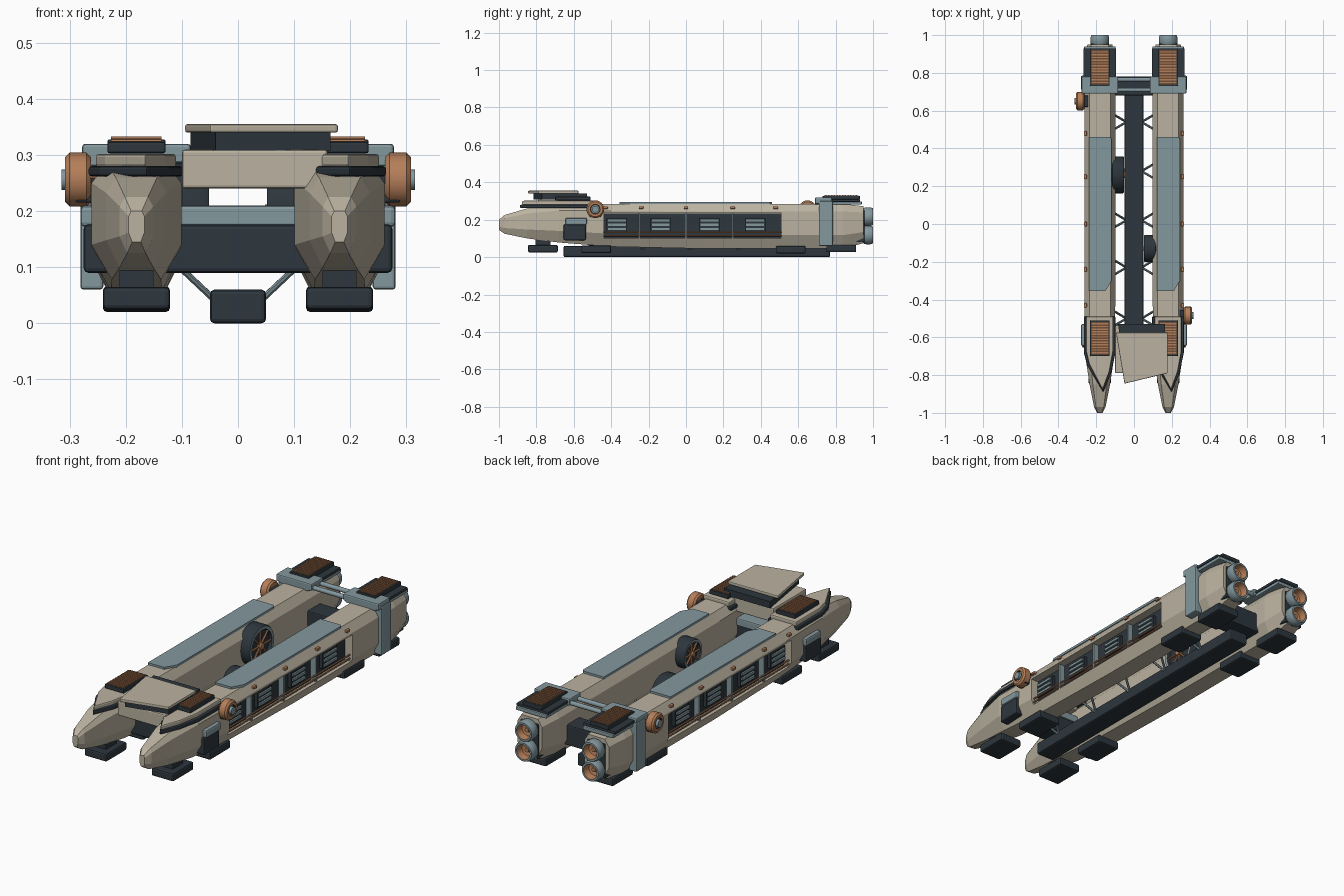
import bpy, bmesh, math
from mathutils import Vector

if "Cube" in bpy.data.objects:
    bpy.data.objects.remove(bpy.data.objects["Cube"])


def material(name, rgb):
    m = bpy.data.materials.new(name)
    m.diffuse_color = (*rgb, 1)
    m.use_nodes = True
    m.node_tree.nodes["Principled BSDF"].inputs["Base Color"].default_value = m.diffuse_color
    return m


BEIGE = material("hull_beige", (0.50, 0.45, 0.355))
DARK = material("dark_navy", (0.026, 0.037, 0.047))
BLUE = material("blue_grey", (0.23, 0.315, 0.345))
COPPER = material("copper", (0.46, 0.21, 0.10))
BROWN = material("vent_brown", (0.16, 0.075, 0.035))
CX = 0.181  # hull centre line


def finish(name, bm, mats, bevel=0.0, smooth=False):
    bmesh.ops.recalc_face_normals(bm, faces=bm.faces)
    me = bpy.data.meshes.new(name)
    bm.to_mesh(me)
    bm.free()
    ob = bpy.data.objects.new(name, me)
    bpy.context.collection.objects.link(ob)
    for m in mats:
        me.materials.append(m)
    if bevel:
        mod = ob.modifiers.new("bevel", 'BEVEL')
        mod.width, mod.segments = bevel, 2
    if smooth:
        bpy.context.view_layer.objects.active = ob
        ob.select_set(True)
        bpy.ops.object.shade_smooth_by_angle(angle=math.radians(35))
        ob.select_set(False)
    return ob


def box(name, mat, x, y, z, bevel=0.0):
    bm = bmesh.new()
    bmesh.ops.create_cube(bm, size=1)
    for v in bm.verts:
        for i, (a, b) in enumerate((x, y, z)):
            v.co[i] = (a + b) / 2 + v.co[i] * (b - a)
    return finish(name, bm, [mat], bevel)


def sbox(name, mat, s, x, y, z, bevel=0.0):
    """Box whose x range is flipped to side s."""
    return box(name, mat, sorted((s * x[0], s * x[1])), y, z, bevel)


def slab(name, mat, outline, z0, z1, bevel=0.0):
    bm = bmesh.new()
    lo = [bm.verts.new((x, y, z0)) for x, y in outline]
    hi = [bm.verts.new((x, y, z1)) for x, y in outline]
    bm.faces.new(lo)
    bm.faces.new(hi)
    for i in range(len(lo)):
        j = (i + 1) % len(lo)
        bm.faces.new((lo[i], lo[j], hi[j], hi[i]))
    return finish(name, bm, [mat], bevel)


def rod(name, mat, a, b, r, n=8):
    a, b = Vector(a), Vector(b)
    bm = bmesh.new()
    bmesh.ops.create_cone(bm, cap_ends=True, segments=n, radius1=r, radius2=r, depth=(b - a).length)
    q = (b - a).to_track_quat('Z', 'Y')
    for v in bm.verts:
        v.co = q @ v.co + (a + b) / 2
    return finish(name, bm, [mat], smooth=True)


def lathe(name, profile, axis, centre, mats, n=24):
    """Spin (radius, distance, material) points about the axis."""
    bm = bmesh.new()
    axis, c = Vector(axis), Vector(centre)
    u = Vector((0, 0, 1))
    w = axis.cross(u)
    rings = []
    for r, t, _ in profile:
        rings.append([bm.verts.new(c + axis * t + (u * math.cos(k * math.tau / n) + w * math.sin(k * math.tau / n)) * r)
                      for k in range(n)])
    for (A, B, p) in zip(rings, rings[1:], profile):
        for k in range(n):
            f = bm.faces.new((A[k], A[(k + 1) % n], B[(k + 1) % n], B[k]))
            f.material_index = p[2]
    for ring, p in ((rings[0], profile[0]), (rings[-1], profile[-1])):
        bm.faces.new(ring).material_index = p[2]
    return finish(name, bm, mats, smooth=True)


# Hull stations: y, half width, bottom, top
STATIONS = [(-1.0, .014, .145, .2), (-.97, .03, .125, .225), (-.85, .054, .1, .26), (-.68, .08, .078, .285),
            (-.4, .082, .056, .285), (.1, .082, .045, .285), (.84, .082, .045, .285), (.95, .066, .075, .272)]


def hull(s):
    bm = bmesh.new()
    rings = []
    for y, w, zb, zt in STATIONS:
        h = zt - zb
        half = [(w * .68, zt), (w, zt - h * .17), (w, zb + h * .3), (w * .55, zb)]
        pts = half + [(-x, z) for x, z in reversed(half)]
        rings.append([bm.verts.new((s * CX + x, y, z)) for x, z in pts])
    for A, B in zip(rings, rings[1:]):
        for k in range(8):
            bm.faces.new((A[k], A[(k + 1) % 8], B[(k + 1) % 8], B[k]))
    bm.faces.new(rings[0])
    bm.faces.new(rings[-1])
    ob = finish("hull", bm, [BEIGE])
    # long recessed side bay
    cut = sbox("bay_cutter", BEIGE, s, (.215, .32), (-.44, .51), (.102, .235))
    cut.hide_render = True
    cut.hide_viewport = True
    mod = ob.modifiers.new("bay", 'BOOLEAN')
    mod.operation, mod.solver, mod.object = 'DIFFERENCE', 'EXACT', cut


def vent(name, x, y, z):
    """Dark tray with a row of copper slats."""
    box(name + "_tray", DARK, (x - .052, x + .052), y, (z, z + .02), .004)
    box(name + "_bed", BROWN, (x - .045, x + .045), (y[0] + .008, y[1] - .008), (z + .015, z + .0215))
    n = 12
    for i in range(n):
        c = y[0] + .012 + (i + .5) * (y[1] - y[0] - .024) / n
        box(name + "_slat", COPPER, (x - .045, x + .045), (c - .0035, c + .0035), (z + .02, z + .025))


for s in (-1, 1):
    c = s * CX
    hull(s)
    # side bay contents
    sbox("bay_back", DARK, s, (.216, .222), (-.439, .509), (.103, .234))
    for y in (-.25, 0, .25):
        sbox("bay_post", BLUE, s, (.222, .25), (y - .005, y + .005), (.102, .235))
    for y in (-.37, -.135, .125, .37):
        sbox("louvre_frame", DARK, s, (.222, .238), (y - .055, y + .055), (.135, .21))
        for z in (.15, .173, .196):
            sbox("louvre_slat", BLUE, s, (.236, .246), (y - .048, y + .048), (z - .006, z + .006))
    for z in (.115, .133):
        rod("bay_rail", COPPER, (s * .248, -.44, z), (s * .248, .51, z), .004)
    for y in (-.43, -.24, 0, .25, .48):
        sbox("marker_lamp", COPPER, s, (.25, .264), (y - .012, y + .012), (.258, .27), .002)

    # landing pads
    for y, z in ((-.765, .025), (-.48, .022), (.56, .02), (.83, .026)):
        box("landing_pad", DARK, (c - .06, c + .06), (y - .08, y + .08), (z, z + .04), .008)
        box("pad_leg", DARK, (c - .03, c + .03), (y - .04, y + .04), (z + .03, .12))

    # top plate
    slab("roof_plate", BLUE, [(c - .058, -.355), (c + .03, -.355), (c + .062, -.3), (c + .062, .45),
                              (c + .055, .46), (c - .058, .46)], .283, .295)
    # bow collar and deck
    edge = [(-.085, -.49), (-.085, -.68), (-.066, -.75), (.018, -.89), (.06, -.79), (.083, -.68), (.083, -.49)]
    slab("bow_collar", DARK, [(c + x, y) for x, y in edge], .262, .28, .005)
    slab("bow_deck", BEIGE, [(c + x * .85, y * .97 - .015) for x, y in edge], .278, .302, .006)
    vent("bow_vent", c, (-.7, -.51), .303)

    # stern deck, straps and vent
    box("stern_base", BLUE, (c - .083, c + .083), (.69, .94), (.28, .298), .004)
    box("stern_collar", DARK, (c - .087, c + .087), (.735, .93), (.295, .31), .004)
    vent("stern_vent", c, (.73, .93), .308)
    box("stern_band", BLUE, (c - .097, c + .097), (.69, .78), (.285, .32), .006)
    sbox("stern_strap", BLUE, s, (.24, .281), (.71, .785), (.06, .3), .006)
    box("stern_cap", DARK, (c - .05, c + .05), (.9, .955), (.08, .25), .006)

    # paired thrusters
    for z in (.118, .216):
        lathe("thruster", [(.035, .935, 0), (.049, .955, 0), (.05, .985, 0), (.045, 1.0, 0), (.036, 1.0, 1),
                           (.031, .965, 1), (.012, .96, 1), (.01, .975, 1)], (0, 1, 0), (c, 0, z), [BLUE, COPPER])

    # diagonal struts to the keel
    for y in (-.5, -.23, .02, .28, .54):
        for d in (-.05, .05):
            rod("keel_strut", BLUE, (s * .04, y, .04), (s * .125, y + d, .12), .006)

    # bow cross beam end caps
    sbox("beam_cap", DARK, s, (.2, .275), (-.655, -.535), (.09, .176), .008)
    sbox("beam_shoulder", BLUE, s, (.2, .281), (-.645, -.53), (.172, .21), .008)

# Keel and cross beams
box("keel", DARK, (-.05, .05), (-.655, .77), (0, .06), .008)
box("bow_beam", DARK, (-.26, .26), (-.65, -.54), (.09, .176), .008)
box("bow_beam_top", BLUE, (-.26, .26), (-.64, -.535), (.172, .21), .006)
box("stern_beam", DARK, (-.2, .2), (.68, .78), (.09, .19), .006)
for y in (.71, .765):
    rod("stern_crossbar", BLUE, (-.2, y, .295), (.2, y, .295), .011, 12)

# Bridge
box("bridge_body", BEIGE, (-.1, .16), (-.79, -.535), (.24, .31), .006)
slab("bridge_windows", DARK, [(-.085, -.53), (.165, -.53), (.165, -.77), (-.04, -.815)], .308, .341)
slab("bridge_roof", BEIGE, [(-.095, -.575), (.178, -.575), (.178, -.79), (-.05, -.845)], .34, .355, .004)

# Round side pods, one on each flank
for s, y in ((-1, .65), (1, -.485)):
    sbox("pod_mount", DARK, s, (.23, .29), (y - .03, y + .03), (.215, .275), .004)
    lathe("side_pod", [(.04, .262, 0), (.048, .27, 0), (.048, .3, 0), (.04, .308, 0), (.027, .308, 1),
                       (.024, .3, 2), (.018, .3, 2), (.018, .315, 2)], (s, 0, 0), (0, y, .256),
          [COPPER, DARK, BLUE], 16)

# Spoked wheels on the inner flanks
for s, y, r in ((-1, .26, .098), (1, -.13, .072)):
    z = .19 if s < 0 else .2
    lathe("inner_wheel", [(r * .9, .12, 0), (r, .115, 0), (r, .06, 0), (r * .95, .052, 1), (r * .8, .052, 0),
                          (r * .78, .068, 0)], (s, 0, 0), (0, y, z), [DARK, BLUE], 28)
    rod("wheel_hub", COPPER, (s * .075, y, z), (s * .048, y, z), r * .16, 12)
    for k in range(8):
        a = k * math.tau / 8
        rod("wheel_spoke", COPPER, (s * .06, y, z),
            (s * .06, y + r * .82 * math.cos(a), z + r * .82 * math.sin(a)), .005, 6)
